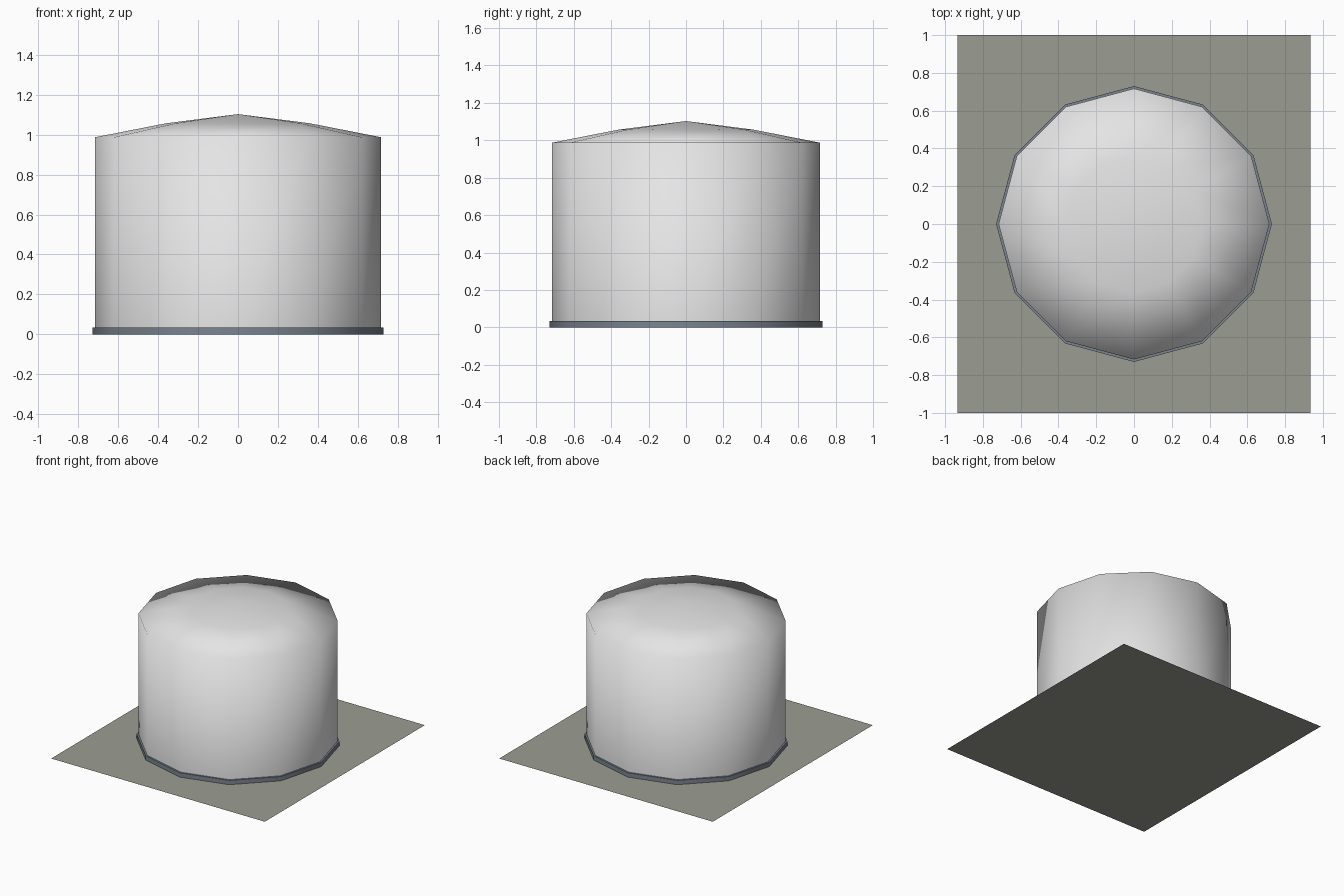
import bpy
import bmesh
from math import cos, sin, tau

SIDES = 12

old = bpy.data.objects.get("Cube")
if old:
    bpy.data.objects.remove(old, do_unlink=True)


def material(name, rgb):
    mat = bpy.data.materials.new(name)
    mat.use_nodes = True
    color = (*rgb, 1.0)
    mat.diffuse_color = color
    mat.node_tree.nodes["Principled BSDF"].inputs["Base Color"].default_value = color
    return mat


def make_object(name, bm, mat, smooth):
    bmesh.ops.recalc_face_normals(bm, faces=bm.faces)
    for face in bm.faces:
        face.smooth = smooth
    mesh = bpy.data.meshes.new(name)
    bm.to_mesh(mesh)
    bm.free()
    mesh.materials.append(mat)
    obj = bpy.data.objects.new(name, mesh)
    bpy.context.collection.objects.link(obj)
    return obj


def lathe(name, profile, mat):
    """Turn (radius, height) points into a faceted ring stack; radius 0 is an apex."""
    bm = bmesh.new()
    rings = []
    for r, z in profile:
        count = SIDES if r > 0 else 1
        ring = [bm.verts.new((r * cos(tau * i / SIDES), r * sin(tau * i / SIDES), z))
                for i in range(count)]
        rings.append(ring)
    for low, high in zip(rings, rings[1:]):
        for i in range(SIDES):
            j = (i + 1) % SIDES
            if len(high) == 1:
                bm.faces.new((low[i], low[j], high[0]))
            else:
                bm.faces.new((low[i], low[j], high[j], high[i]))
    return make_object(name, bm, mat, True)


pale_metal = material("pale metal", (0.78, 0.78, 0.78))
blue_grey = material("blue grey steel", (0.195, 0.23, 0.275))
concrete = material("concrete", (0.33, 0.335, 0.285))

# Ground slab: a single flat sheet
bm = bmesh.new()
bmesh.ops.create_grid(bm, x_segments=1, y_segments=1, size=1)
bmesh.ops.scale(bm, vec=(0.935, 1, 1), verts=bm.verts)
for face in bm.faces:
    face.normal_update()
make_object("ground_pad", bm, concrete, False)

# Tank wall and shallow domed roof, shaded as one smooth skin
lathe("tank_shell", [(0.717, 0), (0.717, 0.987), (0.36, 1.057), (0, 1.103)], pale_metal)

# Foot ring around the base of the wall
ring = lathe("base_ring", [(0.73, 0), (0.73, 0.034), (0.71, 0.034)], blue_grey)
bpy.ops.object.select_all(action="DESELECT")
ring.select_set(True)
bpy.context.view_layer.objects.active = ring
bpy.ops.object.shade_smooth_by_angle(angle=tau / 8)
